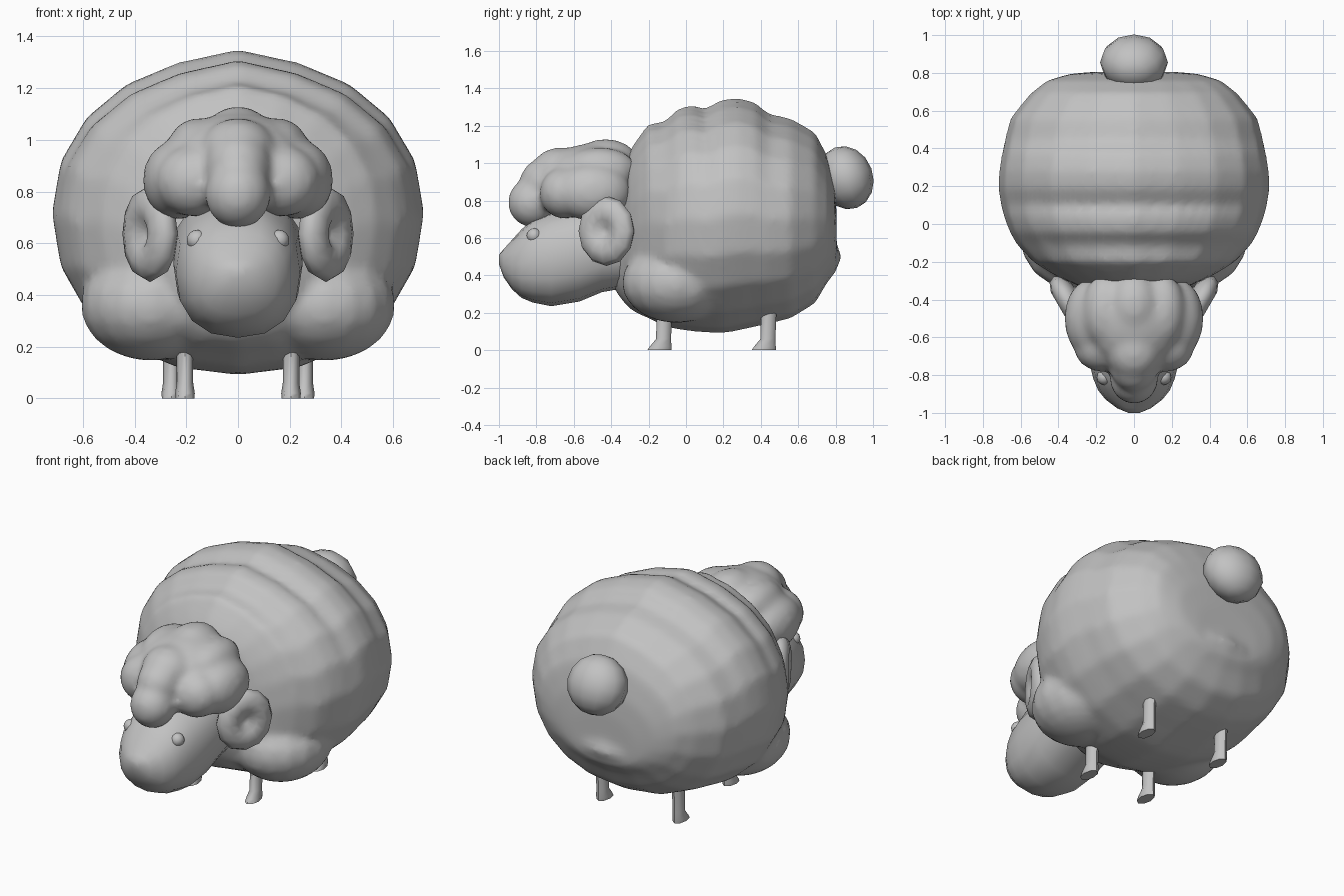
import bpy, bmesh, math
from mathutils import Vector, Matrix

if "Cube" in bpy.data.objects:
    bpy.data.objects.remove(bpy.data.objects["Cube"])

wool = bpy.data.materials.new("pale_grey")
wool.diffuse_color = (0.54, 0.54, 0.54, 1)
wool.use_nodes = True
wool.node_tree.nodes["Principled BSDF"].inputs["Base Color"].default_value = wool.diffuse_color


def finish(name, bm, angle=60):
    bmesh.ops.recalc_face_normals(bm, faces=bm.faces)
    me = bpy.data.meshes.new(name)
    bm.to_mesh(me)
    bm.free()
    ob = bpy.data.objects.new(name, me)
    bpy.context.collection.objects.link(ob)
    me.materials.append(wool)
    for o in bpy.context.selected_objects:
        o.select_set(False)
    ob.select_set(True)
    bpy.context.view_layer.objects.active = ob
    bpy.ops.object.shade_smooth_by_angle(angle=math.radians(angle))
    return ob


def fuse(ob, voxel, iterations):
    """Merge overlapping volumes into one soft skin."""
    m = ob.modifiers.new("fuse", 'REMESH')
    m.mode = 'VOXEL'
    m.voxel_size = voxel
    m.use_smooth_shade = True
    ob.modifiers.new("soften", 'SMOOTH').iterations = iterations


def skin(bm, rings):
    """Bridge equal rings of points and cap both ends."""
    vs = [[bm.verts.new(p) for p in r] for r in rings]
    n = len(vs[0])
    for a, b in zip(vs, vs[1:]):
        for i in range(n):
            bm.faces.new((a[i], a[(i + 1) % n], b[(i + 1) % n], b[i]))
    bm.faces.new(vs[0])
    bm.faces.new(vs[-1][::-1])


def loft_y(sections, sides, power, peak=0):
    """Superellipse sections (y, bottom, top, half width) along y."""
    rings = []
    for y, zb, zt, hw in sections:
        ring = []
        for i in range(sides):
            t = 2 * math.pi * i / sides
            c, s = math.cos(t), math.sin(t)
            x = math.copysign(abs(c) ** (2 / power), c) * hw
            z = math.copysign(abs(s) ** (2 / power), s) * (zt - zb) / 2
            z -= peak * max(0, s) * min(1, abs(x) / 0.25)
            ring.append((x, y, (zb + zt) / 2 + z))
        rings.append(ring)
    bm = bmesh.new()
    skin(bm, rings)
    return bm


def ball(bm, centre, radii, tilt=0, u=16, v=10):
    m = (Matrix.Translation(centre) @ Matrix.Rotation(tilt, 4, 'X')
         @ Matrix.Diagonal((*radii, 1)))
    bmesh.ops.create_uvsphere(bm, u_segments=u, v_segments=v, radius=1, matrix=m)


# Fleecy body with a lumpy back and two low shoulder lobes
bm = loft_y([
    (-0.385, 0.33, 0.60, 0.16), (-0.345, 0.27, 0.90, 0.25), (-0.30, 0.22, 1.07, 0.36),
    (-0.26, 0.195, 1.13, 0.44), (-0.20, 0.17, 1.21, 0.535), (-0.11, 0.125, 1.225, 0.62),
    (-0.04, 0.11, 1.295, 0.66), (0.04, 0.10, 1.31, 0.69), (0.10, 0.095, 1.29, 0.705),
    (0.19, 0.09, 1.34, 0.72), (0.28, 0.105, 1.35, 0.715), (0.37, 0.125, 1.325, 0.70),
    (0.44, 0.14, 1.265, 0.685), (0.56, 0.17, 1.24, 0.655), (0.69, 0.25, 1.165, 0.55),
    (0.76, 0.37, 1.03, 0.46), (0.795, 0.41, 0.88, 0.34), (0.805, 0.43, 0.74, 0.22)],
    20, 2.1, 0.025)
for s in (-1, 1):
    ball(bm, (s * 0.335, -0.05, 0.36), (0.275, 0.295, 0.215))
# Low rump bulge
ball(bm, (0, 0.68, 0.50), (0.30, 0.15, 0.10))
fuse(finish("body", bm, 180), 0.025, 3)

# Face and muzzle
finish("head", loft_y([
    (-1.00, 0.46, 0.51, 0.03), (-0.975, 0.39, 0.54, 0.09), (-0.93, 0.325, 0.59, 0.15),
    (-0.88, 0.28, 0.645, 0.19), (-0.82, 0.255, 0.70, 0.215), (-0.72, 0.235, 0.74, 0.24),
    (-0.57, 0.26, 0.78, 0.25), (-0.45, 0.31, 0.80, 0.25), (-0.28, 0.34, 0.80, 0.23)],
    16, 2.3), 75)

# Woolly cap: overlapping puffs fused together
bm = bmesh.new()
ball(bm, (0, -0.50, 0.90), (0.28, 0.28, 0.205))
ball(bm, (0, -0.43, 1.00), (0.14, 0.18, 0.13))
ball(bm, (0, -0.67, 0.955), (0.15, 0.16, 0.13))
ball(bm, (0, -0.75, 0.90), (0.13, 0.14, 0.13))
ball(bm, (0, -0.82, 0.79), (0.13, 0.135, 0.135))
for s in (-1, 1):
    ball(bm, (s * 0.235, -0.50, 0.845), (0.135, 0.21, 0.155))
    ball(bm, (s * 0.15, -0.46, 0.965), (0.125, 0.20, 0.12))
    ball(bm, (s * 0.17, -0.65, 0.84), (0.15, 0.135, 0.14))
fuse(finish("head_wool", bm, 180), 0.02, 10)

# Pom-pom tail
bm = bmesh.new()
ball(bm, (0, 0.855, 0.922), (0.18, 0.145, 0.172), 0.35, 12, 8)
finish("tail", bm, 80)

# Curled ears: dimpled discs facing outward and forward
ear_profile = [(0.02, -0.045), (0.10, -0.065), (0.16, -0.035), (0.178, 0.0),
               (0.16, 0.035), (0.11, 0.055), (0.06, 0.045), (0.02, 0.015)]
for s, side in ((-1, "left"), (1, "right")):
    normal = Vector((s * 0.86, -0.5, 0))
    across = Vector((s * 0.5, 0.86, 0))
    bm = bmesh.new()
    skin(bm, [[Vector((s * 0.34, -0.425, 0.637)) + normal * h
               + across * (r * 0.96 * math.cos(t)) + Vector((0, 0, r * 1.05 * math.sin(t)))
               for t in (2 * math.pi * i / 12 for i in range(12))]
              for r, h in ear_profile])
    finish("ear_" + side, bm, 60)

    # Eyes, almost flush with the face
    bm = bmesh.new()
    ball(bm, (s * 0.158, -0.812, 0.612), (0.04, 0.04, 0.04), 0, 12, 8)
    finish("eye_" + side, bm, 80)

    # Legs with flared hooves pointing forward
    for name, x, y in (("front", 0.205, -0.118), ("back", 0.258, 0.44)):
        bm = bmesh.new()
        rings = []
        for z, front, rear, hw in ((0, -0.09, 0.04, 0.036), (0.02, -0.075, 0.04, 0.038),
                                   (0.06, -0.042, 0.038, 0.032), (0.24, -0.038, 0.045, 0.032)):
            rings.append([(s * x + hw * math.cos(t),
                           y + (front + rear) / 2 + (rear - front) / 2 * math.sin(t), z)
                          for t in (2 * math.pi * i / 8 for i in range(8))])
        skin(bm, rings)
        finish(name + "_leg_" + side, bm, 50)
